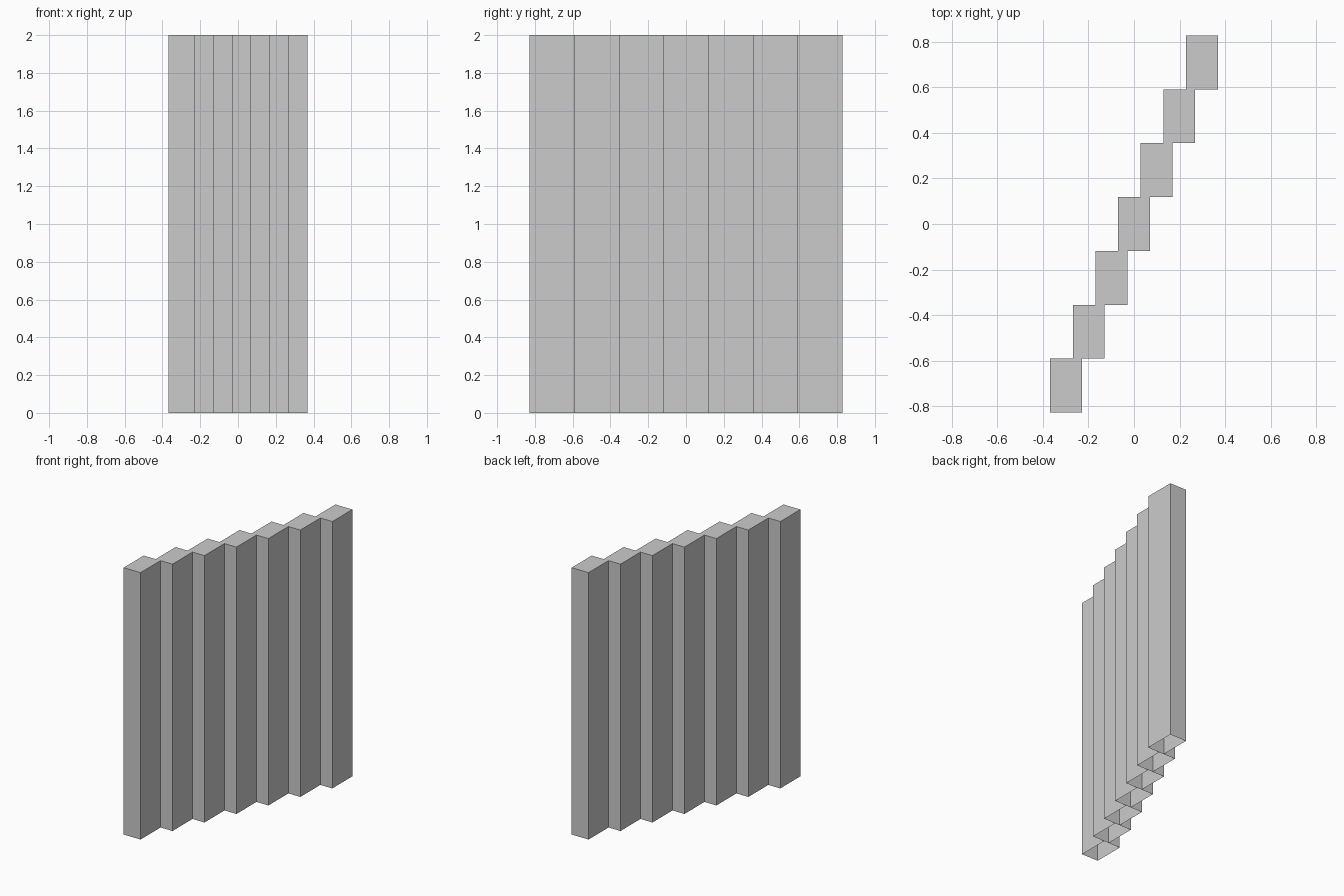
import bpy, bmesh

if "Cube" in bpy.data.objects:
    bpy.data.objects.remove(bpy.data.objects["Cube"])

COUNT = 7
WIDTH, DEPTH, HEIGHT = 0.14, 0.2366, 2.0
STEP_X, STEP_Y = 0.0993, 0.2366


def open_box(name, x, y):
    """Upright box standing on the ground, open underneath."""
    bm = bmesh.new()
    bmesh.ops.create_cube(bm, size=1)
    bottom = [f for f in bm.faces if f.normal.z < -0.5]
    bmesh.ops.delete(bm, geom=bottom, context='FACES_ONLY')
    bmesh.ops.scale(bm, vec=(WIDTH, DEPTH, HEIGHT), verts=bm.verts)
    bmesh.ops.translate(bm, vec=(0, 0, HEIGHT / 2), verts=bm.verts)
    mesh = bpy.data.meshes.new(name)
    bm.to_mesh(mesh)
    bm.free()
    obj = bpy.data.objects.new(name, mesh)
    obj.location = (x, y, 0)
    bpy.context.collection.objects.link(obj)


# Row of wall panels, each stepped sideways from the last
for i in range(COUNT):
    k = i - (COUNT - 1) / 2
    open_box(f"wall_panel_{i + 1}", k * STEP_X, k * STEP_Y)
